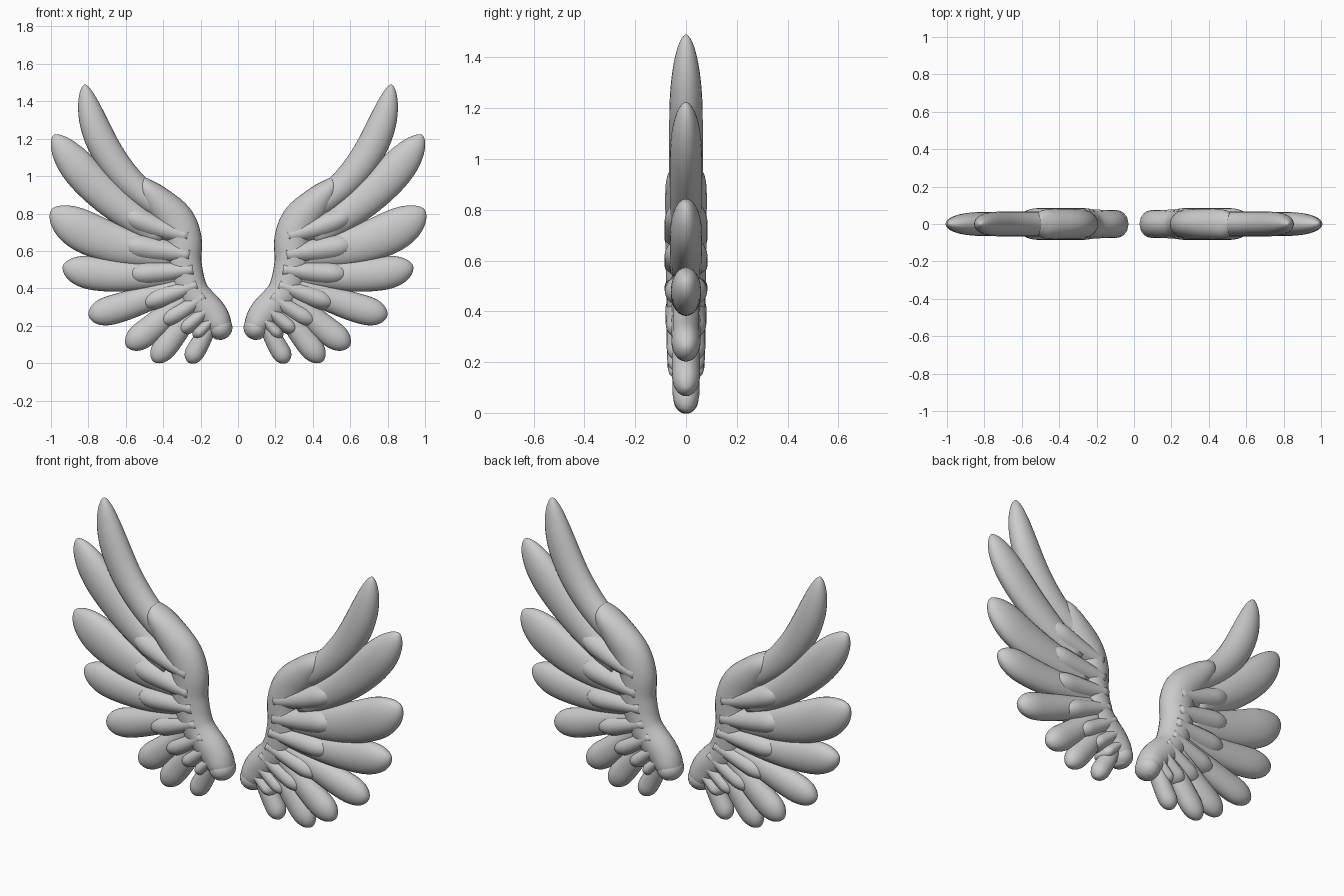
import bpy, bmesh, math
from mathutils import Vector

if "Cube" in bpy.data.objects:
    bpy.data.objects.remove(bpy.data.objects["Cube"])

SIDES = 24


def loft(name, stations):
    """Skin elliptical rings (x, z, half width, half depth) and mirror to the other wing."""
    bm = bmesh.new()
    rings = []
    n = len(stations)
    for i, (x, z, w, d) in enumerate(stations):
        a, b = stations[max(i - 1, 0)], stations[min(i + 1, n - 1)]
        t = Vector((b[0] - a[0], b[1] - a[1])).normalized()
        ring = []
        for k in range(SIDES):
            ang = 2 * math.pi * k / SIDES
            c, s = math.cos(ang) * w, math.sin(ang) * d
            ring.append(bm.verts.new((x - t.y * c, s, z + t.x * c)))
        rings.append(ring)
    for r, q in zip(rings, rings[1:]):
        for k in range(SIDES):
            j = (k + 1) % SIDES
            bm.faces.new((r[k], r[j], q[j], q[k]))
    bm.faces.new(rings[0][::-1])
    bm.faces.new(rings[-1])
    bmesh.ops.recalc_face_normals(bm, faces=bm.faces)
    for f in bm.faces:
        f.smooth = True
    me = bpy.data.meshes.new(name)
    bm.to_mesh(me)
    bm.free()
    ob = bpy.data.objects.new(name, me)
    bpy.context.collection.objects.link(ob)
    ob.modifiers.new("Mirror", 'MIRROR').use_axis[0] = True
    return ob


def feather(name, root, ctrl, tip, width, depth, peak=0.62):
    """Curved blade, widest at the peak, with a rounded tip."""
    r, c, e = Vector(root), Vector(ctrl), Vector(tip)
    stations = []
    n = 28
    for i in range(n + 1):
        t = math.sin(i / n * math.pi / 2) * 0.9995   # rings bunch up at the tip
        p = r * (1 - t) ** 2 + c * 2 * t * (1 - t) + e * t * t
        if t < peak:
            fw, fd = 0.7 + 0.3 * math.sin(t / peak * math.pi / 2), 1
        else:
            u = (t - peak) / (1 - peak)
            fw, fd = (1 - u ** 2.2) ** 0.6, (1 - u ** 2.3) ** 0.55
        stations.append((p.x, p.y, width * fw, depth * fd))
    return loft(name, stations)


def spline(pts, steps=8):
    """Catmull-Rom through tuples of any length."""
    v = [Vector(p) for p in pts]
    v = [2 * v[0] - v[1]] + v + [2 * v[-1] - v[-2]]
    out = []
    for a, b, c, d in zip(v, v[1:], v[2:], v[3:]):
        for i in range(steps):
            t = i / steps
            out.append(0.5 * (2 * b + (c - a) * t + (2 * a - 5 * b + 4 * c - d) * t ** 2
                              + (3 * b - a - 3 * c + d) * t ** 3))
    return out + [v[-2]]


# Long flight feathers: root, bend, tip, half width, half depth
flight = [
    ((0.30, 0.77), (0.75, 0.99), (0.82, 1.49), 0.083, 0.066),
    ((0.40, 0.68), (0.78, 0.90), (0.985, 1.22), 0.098, 0.064),
    ((0.35, 0.58), (0.78, 0.62), (0.995, 0.825), 0.112, 0.064),
    ((0.30, 0.48), (0.75, 0.44), (0.935, 0.525), 0.090, 0.060),
    ((0.30, 0.42), (0.66, 0.27), (0.80, 0.26), 0.078, 0.058),
    ((0.28, 0.36), (0.48, 0.15), (0.60, 0.095), 0.072, 0.056),
    ((0.22, 0.32), (0.37, 0.10), (0.455, 0.01), 0.065, 0.054),
    ((0.14, 0.22), (0.22, 0.07), (0.265, 0.003), 0.052, 0.050),
]
for i, f in enumerate(flight):
    feather(f"flight_feather_{i + 1}", *f)

# Short covert feathers over the roots, slightly thicker
coverts = [
    ((0.27, 0.68), (0.48, 0.73), (0.625, 0.815), 0.068, 0.084),
    ((0.26, 0.58), (0.47, 0.61), (0.63, 0.64), 0.072, 0.085),
    ((0.24, 0.50), (0.44, 0.48), (0.60, 0.475), 0.066, 0.084),
    ((0.22, 0.42), (0.38, 0.36), (0.525, 0.315), 0.060, 0.080),
    ((0.18, 0.36), (0.30, 0.27), (0.425, 0.215), 0.055, 0.077),
    ((0.15, 0.30), (0.24, 0.22), (0.32, 0.165), 0.047, 0.074),
    ((0.12, 0.25), (0.19, 0.18), (0.235, 0.135), 0.038, 0.070),
]
for i, f in enumerate(coverts):
    feather(f"covert_feather_{i + 1}", *f)

# Thick leading arm from the shoulder knob up to its pointed end
arm = [(0.085, 0.125, 0.004, 0.004), (0.088, 0.14, 0.040, 0.045), (0.10, 0.20, 0.068, 0.072),
       (0.145, 0.27, 0.083, 0.075), (0.245, 0.38, 0.088, 0.076), (0.29, 0.53, 0.096, 0.078),
       (0.293, 0.66, 0.099, 0.080), (0.335, 0.765, 0.100, 0.081), (0.42, 0.86, 0.083, 0.082),
       (0.485, 0.93, 0.058, 0.074), (0.515, 0.975, 0.030, 0.042), (0.523, 0.99, 0.003, 0.004)]
loft("wing_arm", [tuple(p) for p in spline(arm)])

# Small rounded knob at the shoulder
loft("shoulder_knob", [(0.095 + 0.065 * math.cos(a), 0.19, 0.065 * math.sin(a), 0.074 * math.sin(a))
                       for a in [math.pi * (1 - (i + 0.02) / 16.04) for i in range(17)]])
